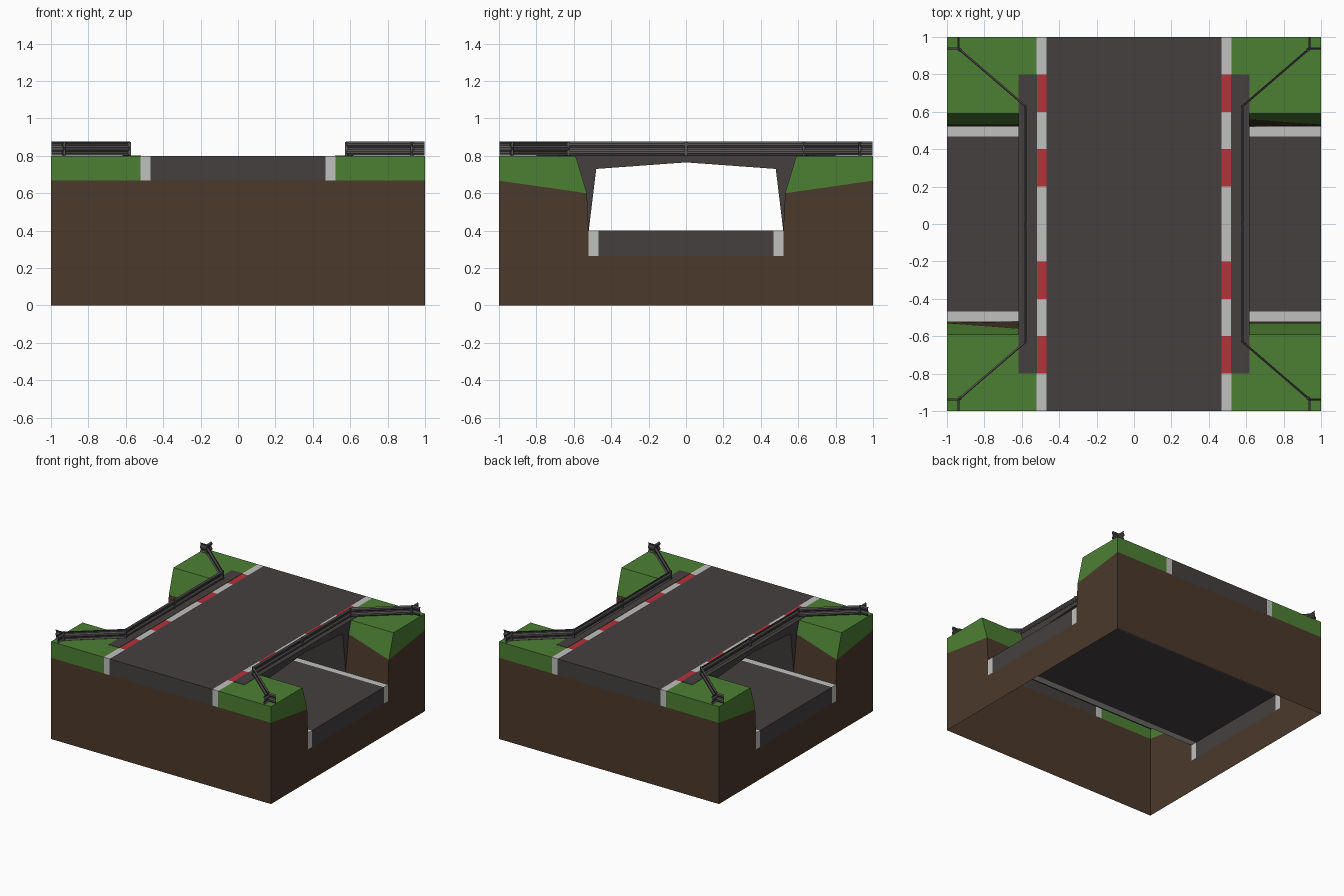
import bpy, bmesh
from mathutils import Vector

cube = bpy.data.objects.get("Cube")
if cube:
    bpy.data.objects.remove(cube)


def material(name, rgb):
    m = bpy.data.materials.new(name)
    m.use_nodes = True
    m.diffuse_color = (*rgb, 1)
    m.node_tree.nodes["Principled BSDF"].inputs["Base Color"].default_value = (*rgb, 1)
    return m


ASPHALT = material("asphalt", (0.06, 0.051, 0.051))
WHITE = material("kerb white", (0.53, 0.53, 0.52))
RED = material("kerb red", (0.46, 0.033, 0.042))
GRASS = material("grass", (0.073, 0.216, 0.033))
SOIL = material("soil", (0.07, 0.041, 0.024))
STEEL = material("rail steel", (0.1, 0.09, 0.09))


def finish(name, bm, *mats):
    mesh = bpy.data.meshes.new(name)
    bm.to_mesh(mesh)
    bm.free()
    for m in mats:
        mesh.materials.append(m)
    obj = bpy.data.objects.new(name, mesh)
    bpy.context.collection.objects.link(obj)
    return obj


def add_face(bm, corners, facing):
    """Add one polygon turned towards the facing direction."""
    f = bm.faces.new([bm.verts.new(c) for c in corners])
    f.normal_update()
    if f.normal.dot(Vector(facing)) < 0:
        f.normal_flip()
    return f


def panels(name, mat, *items):
    bm = bmesh.new()
    for corners, facing in items:
        add_face(bm, corners, facing)
    return finish(name, bm, mat)


def rect(a0, a1, b0, b1, place):
    return [place(a0, b0), place(a1, b0), place(a1, b1), place(a0, b1)]


def box(name, mat, center, size):
    bm = bmesh.new()
    bmesh.ops.create_cube(bm, size=1)
    for v in bm.verts:
        v.co = Vector(center) + v.co * Vector(size)
    return finish(name, bm, mat)


TOP, BAND, LOW, LOW_BASE = 0.8, 0.667, 0.4, 0.265   # level heights
LANE, KERB = 0.467, 0.52                            # half widths
SIDES = (("right", -1), ("left", 1))
ENDS = (("front", -1), ("back", 1))

# Upper road with its end faces
items = [(rect(-LANE, LANE, -1, 1, lambda x, y: (x, y, TOP)), (0, 0, 1))]
for _, s in ENDS:
    items.append((rect(-LANE, LANE, BAND, TOP, lambda x, z: (x, s, z)), (0, s, 0)))
panels("upper_road", ASPHALT, *items)

# Lower road with its end faces
items = [(rect(-1, 1, -LANE, LANE, lambda x, y: (x, y, LOW)), (0, 0, 1))]
for _, s in SIDES:
    items.append((rect(-LANE, LANE, LOW_BASE, LOW, lambda y, z: (s, y, z)), (s, 0, 0)))
panels("lower_road", ASPHALT, *items)

# Upper kerbs, striped red and white over the bridge
for side, s in SIDES:
    bm = bmesh.new()
    for i in range(10):
        y = -1 + i * 0.2
        f = add_face(bm, rect(s * LANE, s * KERB, y, y + 0.2, lambda x, y: (x, y, TOP)), (0, 0, 1))
        f.material_index = int(i in (1, 3, 6, 8))
    for _, e in ENDS:
        add_face(bm, rect(s * LANE, s * KERB, BAND, TOP, lambda x, z: (x, e, z)), (0, e, 0))
    finish("upper_kerb_" + side, bm, WHITE, RED)

# Lower kerbs
for end, e in ENDS:
    items = [(rect(-1, 1, e * LANE, e * KERB, lambda x, y: (x, y, LOW)), (0, 0, 1))]
    for _, s in SIDES:
        items.append((rect(e * LANE, e * KERB, LOW_BASE, LOW, lambda y, z: (s, y, z)), (s, 0, 0)))
    panels("lower_kerb_" + end, WHITE, *items)

# Soil walls around the block, open below
for end, e in ENDS:
    panels("soil_" + end, SOIL, (rect(-1, 1, 0, BAND, lambda x, z: (x, e, z)), (0, e, 0)))
for side, s in SIDES:
    items = [(rect(-KERB, KERB, 0, LOW_BASE, lambda y, z: (s, y, z)), (s, 0, 0))]
    for _, e in ENDS:
        outline = [(1, 0), (1, BAND), (0.53, 0.6), (KERB, LOW), (KERB, 0)]
        items.append(([(s, e * y, z) for y, z in outline], (s, 0, 0)))
    panels("soil_" + side, SOIL, *items)


def sweep(name, path):
    """Corrugated steel strip following a path on the ground."""
    section = [(0, 0.803), (1, 0.813), (1, 0.823), (0, 0.833),
               (0, 0.845), (1, 0.855), (1, 0.865), (0, 0.875)]
    pts = [Vector(p) for p in path]
    bm = bmesh.new()
    rows = []
    for i, p in enumerate(pts):
        d = pts[min(i + 1, len(pts) - 1)] - pts[max(i - 1, 0)]
        n = Vector((d.y, -d.x)).normalized() * 0.008
        rows.append([bm.verts.new((*(p + n * (o - 0.5)), z)) for o, z in section])
    for a, b in zip(rows, rows[1:]):
        for j in range(len(section) - 1):
            bm.faces.new((a[j], b[j], b[j + 1], a[j + 1]))
    bmesh.ops.recalc_face_normals(bm, faces=bm.faces)
    rail = finish(name, bm, STEEL)
    mod = rail.modifiers.new("thickness", "SOLIDIFY")
    mod.thickness = 0.004
    mod.offset = 0


# Four grass corners with banks, retaining walls and flared rails
for side, s in SIDES:
    for end, e in ENDS:
        tag = side + "_" + end

        def at(x, y, z):
            return (s * x, e * y, z)

        inner_y, inner_z = (0.56, 0.7) if s == e else (0.53, 0.6)
        bank_low = [at(0.61, inner_y, inner_z), at(1, 0.53, 0.6)]
        panels("grass_" + tag, GRASS,
               ([at(KERB, 0.59, TOP), at(1, 0.59, TOP), at(1, 1, TOP), at(KERB, 1, TOP)], (0, 0, 1)),
               ([at(KERB, 1, BAND), at(1, 1, BAND), at(1, 1, TOP), at(KERB, 1, TOP)], (0, e, 0)),
               ([at(1, 1, BAND), at(1, 1, TOP), at(1, 0.59, TOP), at(1, 0.53, 0.6)], (s, 0, 0)),
               (bank_low + [at(1, 0.59, TOP), at(0.61, 0.59, TOP)], (0, -e, 1)))
        panels("channel_wall_" + tag, SOIL,
               ([at(0.61, KERB, LOW), at(1, KERB, LOW)] + bank_low[::-1], (0, -e, 0)))
        sweep("flared_rail_" + tag, [at(x, y, 0)[:2] for x, y in ((0.58, 0.63), (0.935, 0.935))])
        sweep("end_rail_side_" + tag,
              [at(x, y, 0)[:2] for x, y in ((0.93, 0.93), (0.945, 0.938), (0.998, 0.938))])
        sweep("end_rail_" + tag,
              [at(x, y, 0)[:2] for x, y in ((0.93, 0.93), (0.938, 0.945), (0.938, 0.998))])
        for x, y in ((0.58, 0.63), (0.93, 0.93)):
            box("rail_post_" + tag, STEEL, at(x, y, 0.837), (0.014, 0.014, 0.074))

# Bridge arch with sloping legs
half = [(0.48, 0.73), (KERB, LOW), (0.535, LOW), (0.595, 0.798)]
outline = [(0, 0.765)] + half + [(-y, z) for y, z in reversed(half)]
bm = bmesh.new()
arch = bm.faces.new([bm.verts.new((-0.615, y, z)) for y, z in outline])
out = bmesh.ops.extrude_face_region(bm, geom=[arch])
for v in out["geom"]:
    if isinstance(v, bmesh.types.BMVert):
        v.co.x = 0.615
bmesh.ops.recalc_face_normals(bm, faces=bm.faces)
finish("bridge_arch", bm, ASPHALT)

# Bridge edge strips and straight rails
for side, s in SIDES:
    box("deck_edge_" + side, ASPHALT, (s * 0.568, 0, 0.8), (0.098, 1.6, 0.005))
    sweep("bridge_rail_" + side, [(s * 0.58, -0.63), (s * 0.58, 0.63)])
    box("rail_joint_" + side, STEEL, (s * 0.58, 0, 0.837), (0.016, 0.016, 0.074))
